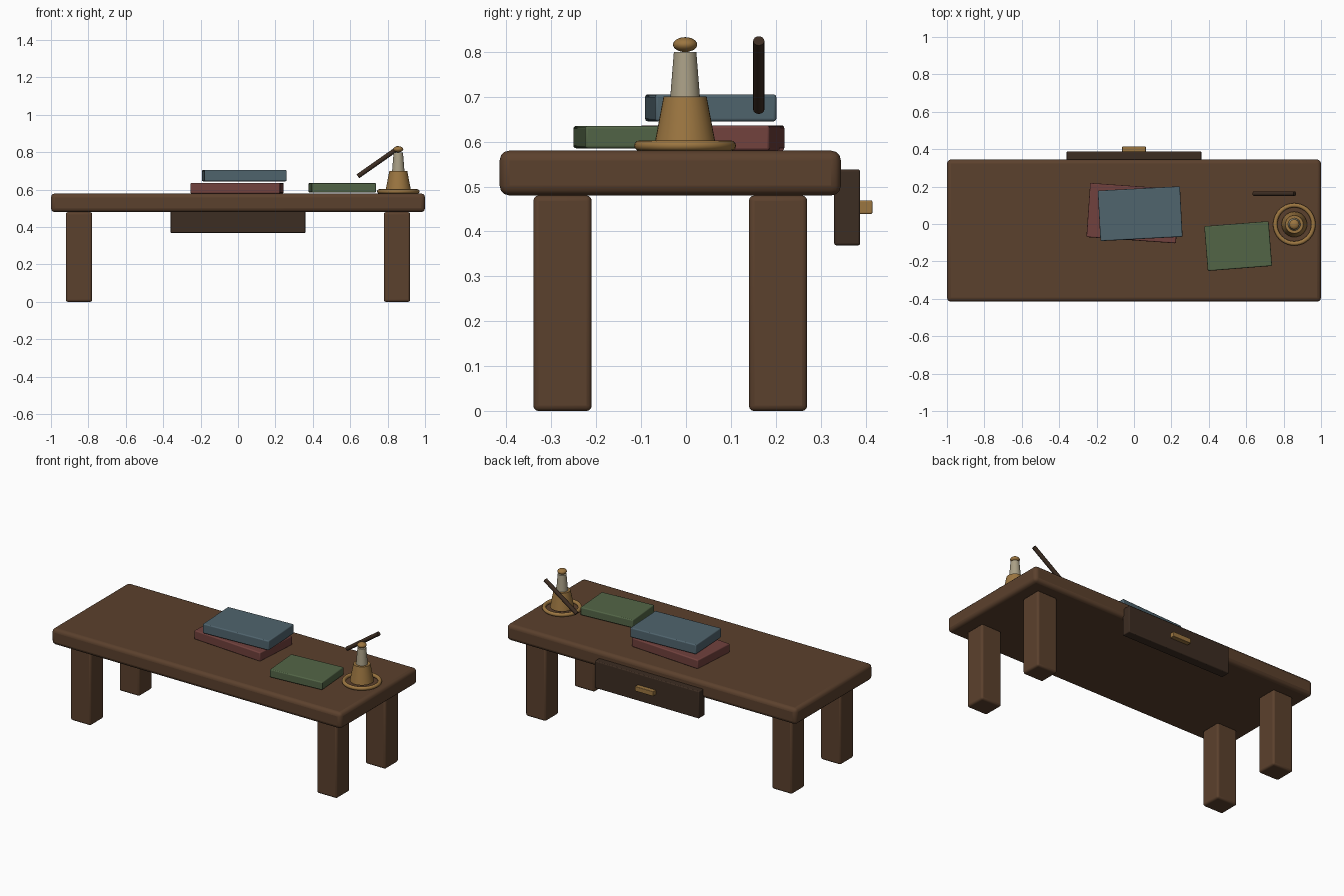
import bpy
import math

if "Cube" in bpy.data.objects:
    bpy.data.objects.remove(bpy.data.objects["Cube"])


def material(name, rgb):
    m = bpy.data.materials.new(name)
    m.diffuse_color = (*rgb, 1)
    m.use_nodes = True
    m.node_tree.nodes["Principled BSDF"].inputs["Base Color"].default_value = m.diffuse_color
    return m


WOOD = material("brown wood", (0.105, 0.052, 0.026))
DARK = material("dark wood", (0.046, 0.026, 0.016))
RED = material("red cover", (0.165, 0.053, 0.047))
BLUE = material("blue cover", (0.080, 0.128, 0.155))
GREEN = material("green cover", (0.086, 0.130, 0.062))
BRASS = material("brass", (0.33, 0.18, 0.052))
CREAM = material("cream wax", (0.40, 0.35, 0.24))


def finish(name, mat, smooth=True):
    ob = bpy.context.object
    ob.name = name
    ob.data.materials.append(mat)
    if smooth:
        bpy.ops.object.shade_smooth_by_angle(angle=math.radians(35))
    return ob


def box(name, center, size, mat, bevel, turn=0):
    """Rounded box, optionally turned about z (degrees)."""
    bpy.ops.mesh.primitive_cube_add(size=1, location=center)
    ob = bpy.context.object
    ob.scale = size
    bpy.ops.object.transform_apply(location=False, rotation=False, scale=True)
    ob.rotation_euler.z = math.radians(turn)
    mod = ob.modifiers.new("rounded edges", 'BEVEL')
    mod.width = bevel
    mod.segments = 3
    return finish(name, mat)


def cone(name, x, y, z0, z1, r0, r1, mat):
    bpy.ops.mesh.primitive_cone_add(vertices=32, radius1=r0, radius2=r1,
                                    depth=z1 - z0, location=(x, y, (z0 + z1) / 2))
    return finish(name, mat)


# Desk top and four legs
box("desk_top", (0, -0.035, 0.53), (2, 0.76, 0.10), WOOD, 0.022)
for sx, side in ((-1, "left"), (1, "right")):
    for y, end in ((-0.275, "front"), (0.205, "back")):
        box(f"{end}_{side}_leg", (sx * 0.85, y, 0.24), (0.14, 0.13, 0.48), WOOD, 0.012)

# Drawer front and its pull on the back edge
box("drawer", (0, 0.359, 0.4535), (0.72, 0.058, 0.169), DARK, 0.005)
box("drawer_pull", (0, 0.4, 0.454), (0.126, 0.03, 0.03), BRASS, 0.003)

# Books
box("red_book", (-0.005, 0.058, 0.608), (0.48, 0.29, 0.056), RED, 0.006, -4)
box("blue_book", (0.033, 0.055, 0.675), (0.44, 0.27, 0.06), BLUE, 0.006, 3)
box("green_book", (0.557, -0.118, 0.61), (0.345, 0.24, 0.05), GREEN, 0.006, 4.5)

# Candle holder: ring, tapered base, candle and rounded tip
CX, CY = 0.857, -0.002
bpy.ops.mesh.primitive_torus_add(location=(CX, CY, 0.591), major_radius=0.102,
                                 minor_radius=0.0115, major_segments=40, minor_segments=12)
finish("holder_ring", BRASS)
cone("holder_base", CX, CY, 0.595, 0.70, 0.068, 0.048, BRASS)
cone("candle", CX, CY, 0.70, 0.80, 0.033, 0.025, CREAM)
bpy.ops.mesh.primitive_uv_sphere_add(segments=24, ring_count=12, radius=1,
                                     location=(CX, CY, 0.816))
tip = bpy.context.object
tip.scale = (0.027, 0.027, 0.0165)
finish("candle_tip", BRASS)

# Slanted pen
bpy.ops.mesh.primitive_cylinder_add(vertices=16, radius=0.0125, depth=0.266,
                                    location=(0.75, 0.162, 0.748),
                                    rotation=(0, math.radians(55), 0))
finish("pen", DARK)
